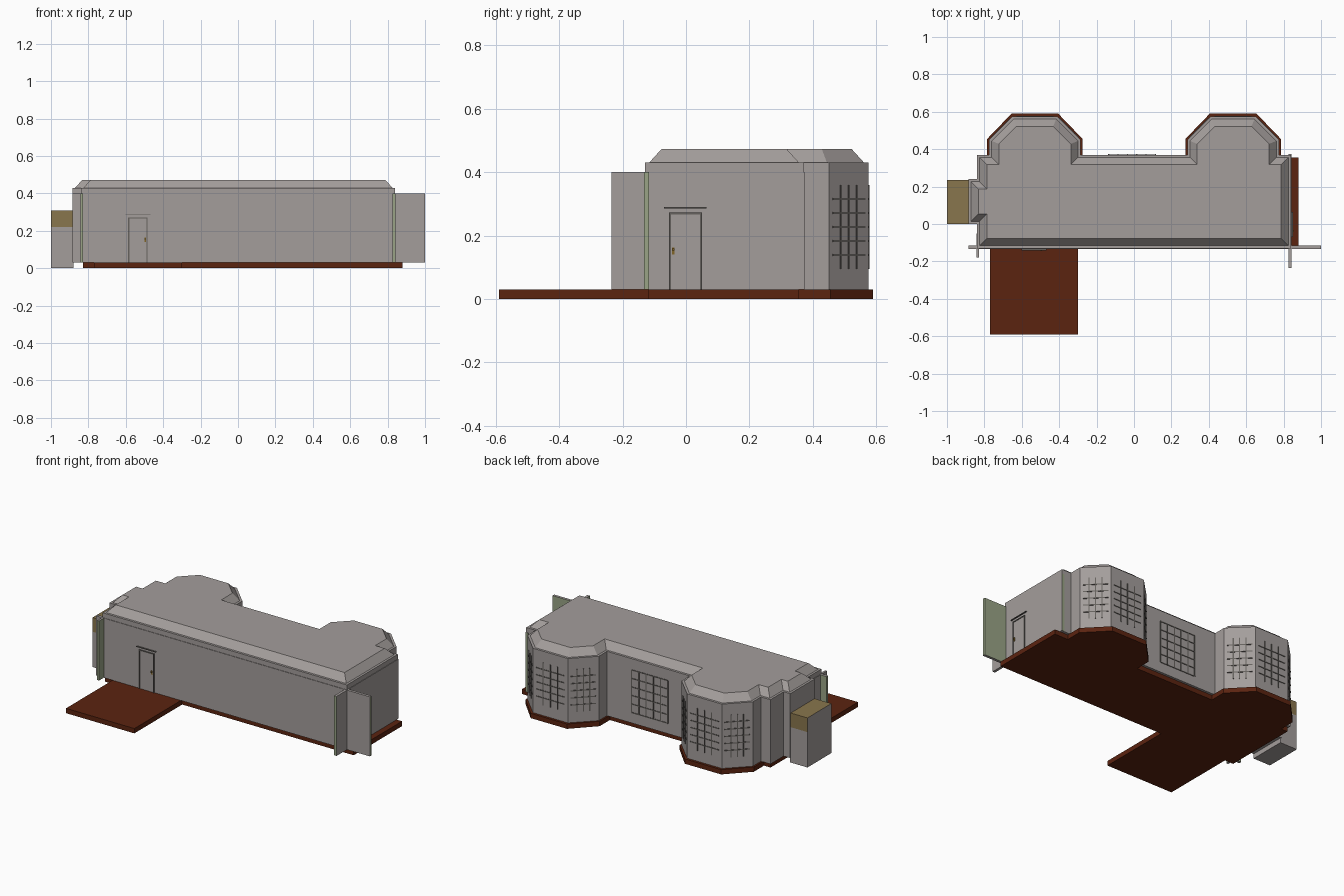
import bpy, bmesh, math
from mathutils import Vector, Matrix

if "Cube" in bpy.data.objects:
    bpy.data.objects.remove(bpy.data.objects["Cube"])


def mat(name, r, g, b):
    m = bpy.data.materials.new(name)
    m.diffuse_color = (r, g, b, 1)
    m.use_nodes = True
    m.node_tree.nodes["Principled BSDF"].inputs["Base Color"].default_value = m.diffuse_color
    return m


GREY = mat("wall grey", 0.37, 0.34, 0.33)
BROWN = mat("floor brown", 0.105, 0.017, 0.005)
TAN = mat("tan", 0.25, 0.18, 0.075)
GREEN = mat("inner green", 0.32, 0.37, 0.24)
BAR = mat("window bar grey", 0.13, 0.12, 0.11)
GOLD = mat("handle gold", 0.22, 0.13, 0.02)


def finish(name, bm, mats, rule=None):
    bmesh.ops.recalc_face_normals(bm, faces=bm.faces[:])
    if rule:
        for f in bm.faces:
            f.material_index = rule(f.normal)
    me = bpy.data.meshes.new(name)
    bm.to_mesh(me)
    bm.free()
    for m in mats:
        me.materials.append(m)
    ob = bpy.data.objects.new(name, me)
    bpy.context.collection.objects.link(ob)
    return ob


def add_box(bm, lo, hi, frame=None):
    lo, hi = Vector(lo), Vector(hi)
    M = Matrix.Translation((lo + hi) / 2) @ Matrix.Diagonal((*(hi - lo), 1))
    bmesh.ops.create_cube(bm, size=1, matrix=(frame or Matrix()) @ M)


def box(name, lo, hi, mats, rule=None):
    bm = bmesh.new()
    add_box(bm, lo, hi)
    return finish(name, bm, mats, rule)


def inset(pts, d):
    """Move every edge of a counter-clockwise outline inward by d."""
    out = []
    for i, p in enumerate(pts):
        p, a, b = Vector(p), Vector(pts[i - 1]), Vector(pts[(i + 1) % len(pts)])
        e1, e2 = (p - a).normalized(), (b - p).normalized()
        n1, n2 = Vector((-e1.y, e1.x)), Vector((-e2.y, e2.x))
        out.append(p + (n1 + n2) * (d / (1 + n1.dot(n2))))
    return out


def loft(name, rings, mats):
    """Closed solid through stacked (outline, z) rings."""
    bm = bmesh.new()
    loops = [[bm.verts.new((p[0], p[1], z)) for p in pts] for pts, z in rings]
    n = len(loops[0])
    for lo, hi in zip(loops, loops[1:]):
        for i in range(n):
            j = (i + 1) % n
            bm.faces.new((lo[i], lo[j], hi[j], hi[i]))
    bm.faces.new(loops[0][::-1])
    bm.faces.new(loops[-1])
    return finish(name, bm, mats)


def facing(origin, normal):
    """Frame with local x along the wall, local y outward, z up."""
    n = Vector((normal[0], normal[1], 0)).normalized()
    t = n.cross(Vector((0, 0, 1)))
    M = Matrix((t, n, (0, 0, 1))).transposed().to_4x4()
    return Matrix.Translation(origin) @ M


# floor slab and patio
bay = [(.785, .355), (.785, .455), (.655, .59), (.405, .59), (.275, .455), (.275, .355)]
mirrored = [(-x, y) for x, y in reversed(bay)]
floor = [(-.83, -.12), (.88, -.12), (.88, .355)] + bay + mirrored + [(-.83, .355)]
loft("floor", [(floor, 0), (floor, .03)], [BROWN])
box("patio", (-.77, -.59, 0), (-.30, -.12, .03), [BROWN])

# walls with two bays and a chimney breast
wall_bay = [(.775, .37), (.775, .45), (.65, .575), (.41, .575), (.285, .45), (.285, .37)]
mirror_bay = [(-x, y) for x, y in reversed(wall_bay)]
walls = ([(-.84, -.13), (.84, -.13), (.84, .37)] + wall_bay + mirror_bay +
         [(-.84, .37), (-.84, .24), (-.885, .24), (-.885, 0), (-.84, 0)])
loft("walls", [(walls, .03), (walls, .43)], [GREY])

# sloped roof
loft("roof", [(inset(walls, .014), .425), (inset(walls, .014), .43),
              (inset(walls, .053), .473)], [GREY])

# overlong wall slabs, green on the inner side and ends
box("front_wall_slab", (-.885, -.133, .03), (1, -.116, .40), [GREY, GREEN],
    lambda n: int(n.y > .5 or abs(n.x) > .5))
box("right_wall_slab", (.826, -.235, .03), (.843, .373, .40), [GREY, GREEN],
    lambda n: int(n.x < -.5 or abs(n.y) > .5))
box("left_wall_slab", (-.843, -.18, .03), (-.83, -.05, .40), [GREY, GREEN],
    lambda n: int(n.x > .5 or abs(n.y) > .5))

# fireplace box with tan upper part
box("fireplace_lower", (-1, 0, 0), (-.88, .235, .22), [GREY])
box("fireplace_upper", (-1, 0, .22), (-.88, .235, .308), [TAN, GREY],
    lambda n: int(n.x < -.5))


# doors with frame, hood and handle
def door(name, origin, normal, side):
    F = facing(origin, normal)
    bm = bmesh.new()
    add_box(bm, (-.046, -.002, .03), (.046, .002, .266), F)
    finish(name + "_panel", bm, [GREY])
    bm = bmesh.new()
    for s in (-1, 1):
        add_box(bm, (s * .049 - .003, -.002, .03), (s * .049 + .003, .005, .272), F)
    add_box(bm, (-.052, -.002, .266), (.052, .005, .272), F)
    add_box(bm, (-.067, -.002, .286), (.067, .008, .290), F)
    finish(name + "_frame", bm, [BAR])
    bm = bmesh.new()
    add_box(bm, (side * .038 - .004, 0, .14), (side * .038 + .004, .005, .163), F)
    add_box(bm, (side * .038 - .004, 0, .153), (side * .038 + .004, .012, .16), F)
    finish(name + "_handle", bm, [GOLD])


door("front_door", (-.535, -.133, 0), (0, -1), -1)
door("side_door", (.843, -.002, 0), (1, 0), 1)


# window bars
def window(name, origin, normal, width, z0, z1, cols, rows, rim):
    F = facing(origin, normal)
    bm = bmesh.new()
    k = 0 if rim else 1
    for i in range(k, cols + 1 - k):
        x = -width / 2 + width * i / cols
        add_box(bm, (x - .003, -.002, z0), (x + .003, .003, z1), F)
    for j in range(k, rows + 1 - k):
        z = z0 + (z1 - z0) * j / rows
        add_box(bm, (-width / 2, -.002, z - .003), (width / 2, .0025, z + .003), F)
    finish(name, bm, [BAR])


for label, pts in (("right", wall_bay), ("left", mirror_bay)):
    for k in (1, 2, 3):
        a, b = Vector(pts[k]), Vector(pts[k + 1])
        e = b - a
        c = (a + b) / 2
        window(f"{label}_bay_window_{k}", (c.x, c.y, 0), (e.y, -e.x),
               e.length * .82, .095, .36, 4, 6, False)
window("back_window", (-.01, .37, 0), (0, 1), .25, .095, .36, 5, 5, True)
